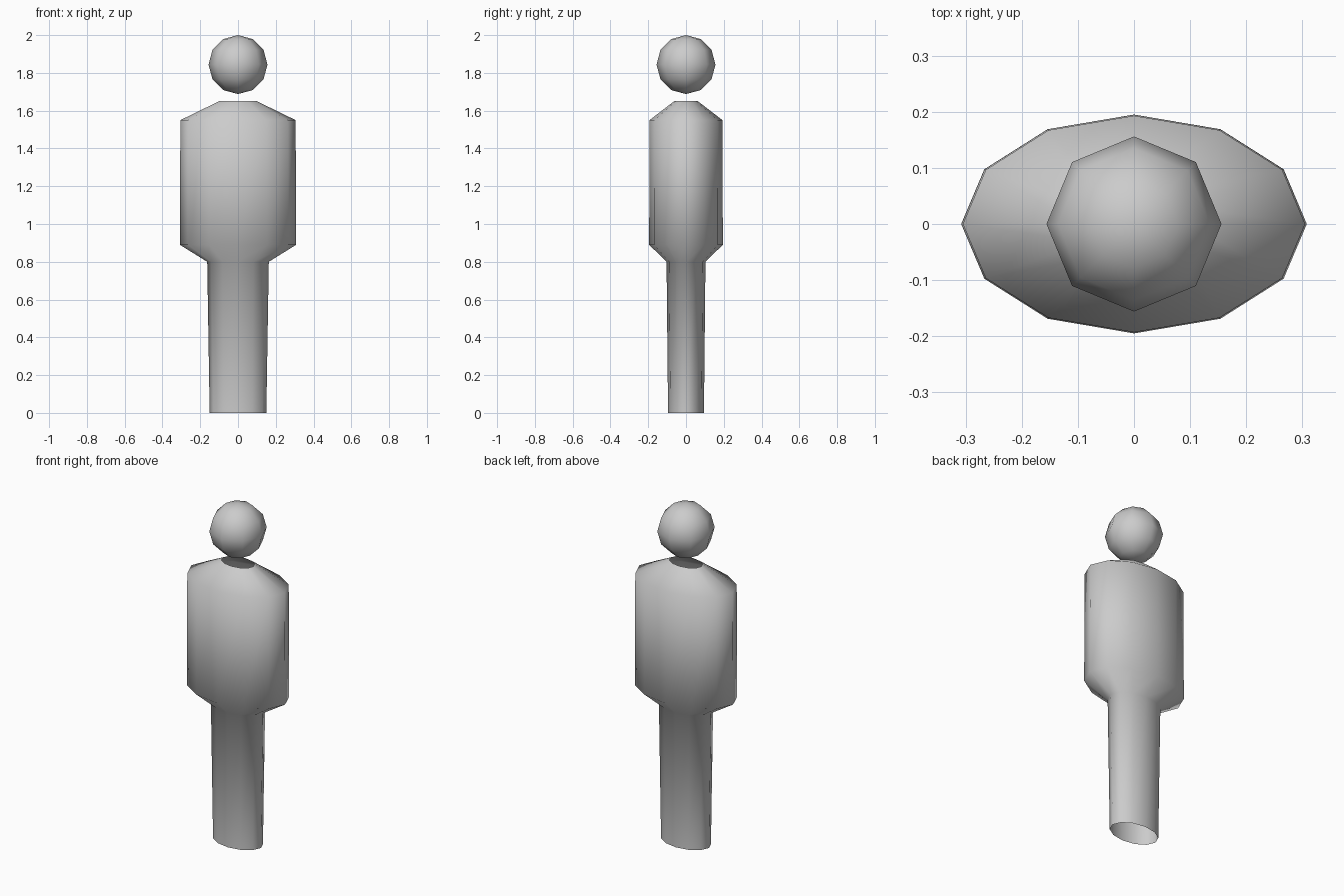
import bpy, bmesh, math

if "Cube" in bpy.data.objects:
    bpy.data.objects.remove(bpy.data.objects["Cube"])

SIDES = 12

def finish(name, bm):
    bmesh.ops.recalc_face_normals(bm, faces=bm.faces)
    for f in bm.faces:
        f.smooth = True
    mesh = bpy.data.meshes.new(name)
    bm.to_mesh(mesh)
    bm.free()
    obj = bpy.data.objects.new(name, mesh)
    bpy.context.collection.objects.link(obj)
    return obj

# Body: one open elliptical tube, legs to neck (z, half width, half depth)
profile = [(0.0, 0.15, 0.095), (0.8, 0.163, 0.103), (0.89, 0.308, 0.195),
           (1.55, 0.305, 0.193), (1.65, 0.10, 0.063)]
bm = bmesh.new()
rings = []
for z, rx, ry in profile:
    angles = [2 * math.pi * i / SIDES for i in range(SIDES)]
    rings.append([bm.verts.new((rx * math.cos(a), ry * math.sin(a), z)) for a in angles])
for low, high in zip(rings, rings[1:]):
    for i in range(SIDES):
        j = (i + 1) % SIDES
        bm.faces.new((low[i], low[j], high[j], high[i]))
finish("body", bm)

# Head: low-poly ball floating above the neck opening
bm = bmesh.new()
bmesh.ops.create_uvsphere(bm, u_segments=8, v_segments=6, radius=0.156)
head = finish("head", bm)
head.location.z = 1.844
